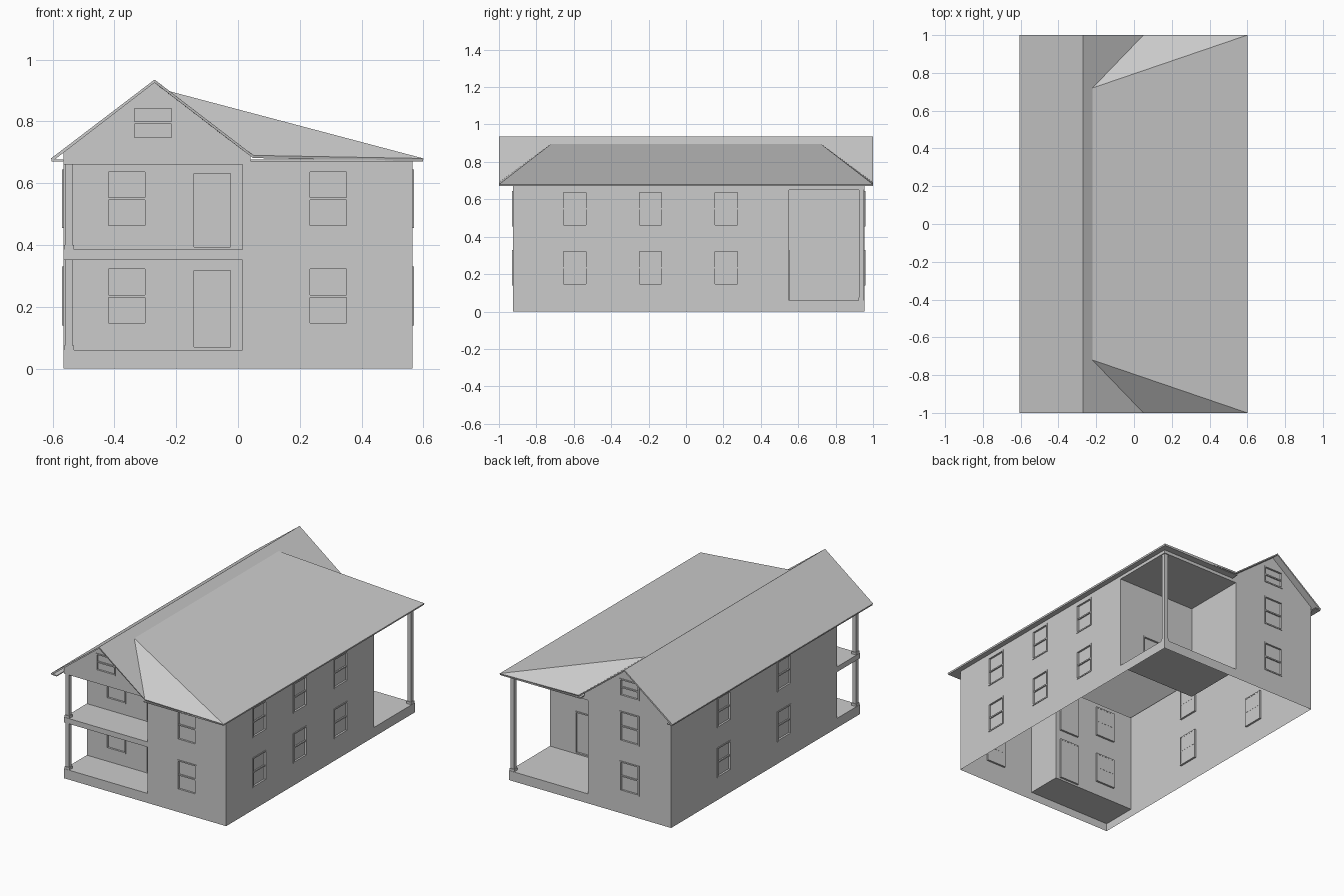
import bpy, bmesh, math
from mathutils import Matrix, Vector

cube = bpy.data.objects.get("Cube")
if cube:
    bpy.data.objects.remove(cube, do_unlink=True)

grey = bpy.data.materials.new("plain grey")
grey.use_nodes = True
grey.diffuse_color = (0.6, 0.6, 0.6, 1)
grey.node_tree.nodes["Principled BSDF"].inputs["Base Color"].default_value = (0.6, 0.6, 0.6, 1)

LEFT, RIGHT, FRONT, BACK = -0.565, 0.565, -0.925, 0.955
MID = 0.015                        # inner side of both porches
PORCH_F, PORCH_B = -0.70, 0.55     # recessed porch walls
FLOOR, TOP = 0.06, 0.67
LOWER, UPPER, ATTIC = (0.14, 0.33), (0.455, 0.645), (0.74, 0.85)
WIN, DOOR = 0.135, 0.135


def finish(name, bm):
    mesh = bpy.data.meshes.new(name)
    bm.to_mesh(mesh)
    bm.free()
    mesh.materials.append(grey)
    obj = bpy.data.objects.new(name, mesh)
    bpy.context.collection.objects.link(obj)
    return obj


def add_box(bm, lo, hi, matrix=Matrix()):
    lo, hi = Vector(lo), Vector(hi)
    m = matrix @ Matrix.Translation((lo + hi) / 2) @ Matrix.Diagonal((*(hi - lo), 1))
    bmesh.ops.create_cube(bm, size=1, matrix=m)


def box(name, lo, hi):
    bm = bmesh.new()
    add_box(bm, lo, hi)
    return finish(name, bm)


def opening(name, frame, u0, u1, v0, v1, rail):
    """Frame with a set-back pane, in the wall's own coordinates."""
    bm = bmesh.new()
    t, back, out = 0.008, -0.012, 0.004
    add_box(bm, (u0, v0, back), (u0 + t, v1, out), frame)
    add_box(bm, (u1 - t, v0, back), (u1, v1, out), frame)
    add_box(bm, (u0 + t, v0, back), (u1 - t, v0 + t, out), frame)
    add_box(bm, (u0 + t, v1 - t, back), (u1 - t, v1, out), frame)
    if rail:
        mid = (v0 + v1) / 2
        add_box(bm, (u0 + t, mid - t / 2, back), (u1 - t, mid + t / 2, 0), frame)
    add_box(bm, (u0 + t, v0 + t, -0.011), (u1 - t, v1 - t, -0.008), frame)
    finish(name, bm)


def wall(name, p0, p1, outline=None, windows=(), doors=()):
    """Sheet wall from p0 to p1, outside on the right hand; openings are cut through."""
    p0, p1 = Vector((*p0, 0)), Vector((*p1, 0))
    d, up = (p1 - p0).normalized(), Vector((0, 0, 1))
    frame = Matrix((d, up, d.cross(up))).transposed().to_4x4()
    frame.translation = p0
    start = p0.x if abs(d.x) > 0.5 else p0.y
    end = p1.x if abs(d.x) > 0.5 else p1.y
    outline = outline or [(start, FLOOR), (end, FLOOR), (end, TOP), (start, TOP)]
    bm = bmesh.new()
    face = bm.faces.new([bm.verts.new((abs(c - start), z, 0)) for c, z in outline])
    face.normal_update()
    if face.normal.z < 0:
        face.normal_flip()
    holes = []
    for group, width, kind in ((windows, WIN, "window"), (doors, DOOR, "door")):
        for c, (z0, z1) in group:
            u = abs(c - start)
            holes.append((u - width / 2, u + width / 2, z0, z1))
            opening(f"{name}_{kind}", frame, *holes[-1], kind == "window")
    for u0, u1, v0, v1 in holes:
        for co, no in (((u0, 0, 0), (1, 0, 0)), ((u1, 0, 0), (1, 0, 0)),
                       ((0, v0, 0), (0, 1, 0)), ((0, v1, 0), (0, 1, 0))):
            bmesh.ops.bisect_plane(bm, geom=bm.verts[:] + bm.edges[:] + bm.faces[:],
                                   plane_co=co, plane_no=no)
    cut = [f for f in bm.faces for c in [f.calc_center_median()]
           if any(a < c.x < b and e < c.y < g for a, b, e, g in holes)]
    bmesh.ops.delete(bm, geom=list(set(cut)), context='FACES')
    bm.transform(frame)
    finish(name, bm)


def both(*places):
    return [(c, level) for c in places for level in (LOWER, UPPER)]


# Main walls, going round the plan
wall("left_wall", (LEFT, BACK), (LEFT, PORCH_F), windows=both(0.43, -0.17))
wall("front_porch_wall", (LEFT, PORCH_F), (MID, PORCH_F), windows=both(-0.36),
     doors=[(-0.083, (0.062, 0.325)), (-0.083, (0.386, 0.64))])
wall("front_porch_side", (MID, PORCH_F), (MID, FRONT))
wall("front_wall", (MID, FRONT), (RIGHT, FRONT), windows=both(0.292))
wall("right_wall", (RIGHT, FRONT), (RIGHT, PORCH_B), windows=both(-0.595, -0.19, 0.215))
wall("back_porch_wall", (RIGHT, PORCH_B), (MID, PORCH_B), doors=[(0.32, (0.062, 0.33))])
wall("back_porch_side", (MID, PORCH_B), (MID, BACK))
wall("back_wall", (MID, BACK), (LEFT, BACK), windows=both(-0.275))

# Gable walls with attic windows
gable = [(LEFT, TOP), (0.04, TOP), (0.04, 0.688), (-0.27, 0.925), (LEFT, 0.70)]
wall("front_gable", (LEFT, FRONT), (0.04, FRONT), gable, [(-0.275, ATTIC)])
wall("back_gable", (0.04, BACK), (LEFT, BACK), gable, [(-0.275, ATTIC)])

# Open-bottomed base skirt around the whole plan
corners = [(LEFT, FRONT), (RIGHT, FRONT), (RIGHT, BACK), (LEFT, BACK)]
bm = bmesh.new()
for (x0, y0), (x1, y1) in zip(corners, corners[1:] + corners[:1]):
    bm.faces.new([bm.verts.new(p) for p in
                  ((x0, y0, 0), (x1, y1, 0), (x1, y1, FLOOR), (x0, y0, FLOOR))])
bmesh.ops.remove_doubles(bm, verts=bm.verts[:], dist=0.0001)
finish("base_skirt", bm)

# Porch floors, balcony, ceilings and corner posts
for name, x0, x1, y0, y1, ceiling in (("front_porch", LEFT, MID, FRONT, PORCH_F, 0.66),
                                      ("back_porch", MID, RIGHT, PORCH_B, BACK, 0.65)):
    box(name + "_floor", (x0, y0, FLOOR - 0.01), (x1, y1, FLOOR))
    box(name + "_ceiling", (x0, y0, ceiling), (x1, y1, TOP + 0.004))
box("balcony_floor", (LEFT, FRONT, 0.352), (MID, PORCH_F, 0.385))


def post(name, x, y, z0, z1):
    bm = bmesh.new()
    add_box(bm, (x - 0.012, y - 0.012, z0), (x + 0.012, y + 0.012, z1))
    add_box(bm, (x - 0.016, y - 0.016, z0), (x + 0.016, y + 0.016, z0 + 0.015))
    finish(name, bm)


post("lower_front_post", LEFT + 0.018, FRONT + 0.018, FLOOR, 0.352)
post("upper_front_post", LEFT + 0.018, FRONT + 0.018, 0.385, 0.66)
post("back_post", RIGHT - 0.018, BACK - 0.018, FLOOR, 0.65)

# Roof: a long gable joined to a shallow hipped wing
bm = bmesh.new()
ends = []
for s in (-1, 1):
    ends.append({k: bm.verts.new((x, s * y, z)) for k, x, y, z in (
        ("ridge", -0.27, 1, 0.935), ("west", -0.605, 1, 0.68), ("valley", 0.05, 1, 0.69),
        ("hip", -0.22, 0.72, 0.897), ("east", 0.6, 1, 0.68))})
f, b = ends
bm.faces.new((f["ridge"], b["ridge"], b["west"], f["west"]))
bm.faces.new((f["ridge"], f["valley"], f["hip"], b["hip"], b["valley"], b["ridge"]))
bm.faces.new((f["hip"], f["east"], b["east"], b["hip"]))
for e in ends:
    bm.faces.new((e["hip"], e["valley"], e["east"]))
bmesh.ops.recalc_face_normals(bm, faces=bm.faces[:])
if sum(face.normal.z for face in bm.faces) < 0:
    bmesh.ops.reverse_faces(bm, faces=bm.faces[:])
roof = finish("roof", bm)
mod = roof.modifiers.new("thickness", 'SOLIDIFY')
mod.thickness, mod.offset = 0.01, -1

# Flat soffits closing the eaves
for name, lo, hi in (("left", (-0.603, -0.998), (LEFT, 0.998)),
                     ("right", (RIGHT, -0.998), (0.598, 0.998)),
                     ("front", (0.04, -0.998), (RIGHT, FRONT)),
                     ("back", (0.04, BACK), (RIGHT, 0.998))):
    box(name + "_soffit", (*lo, TOP), (*hi, TOP + 0.006))
